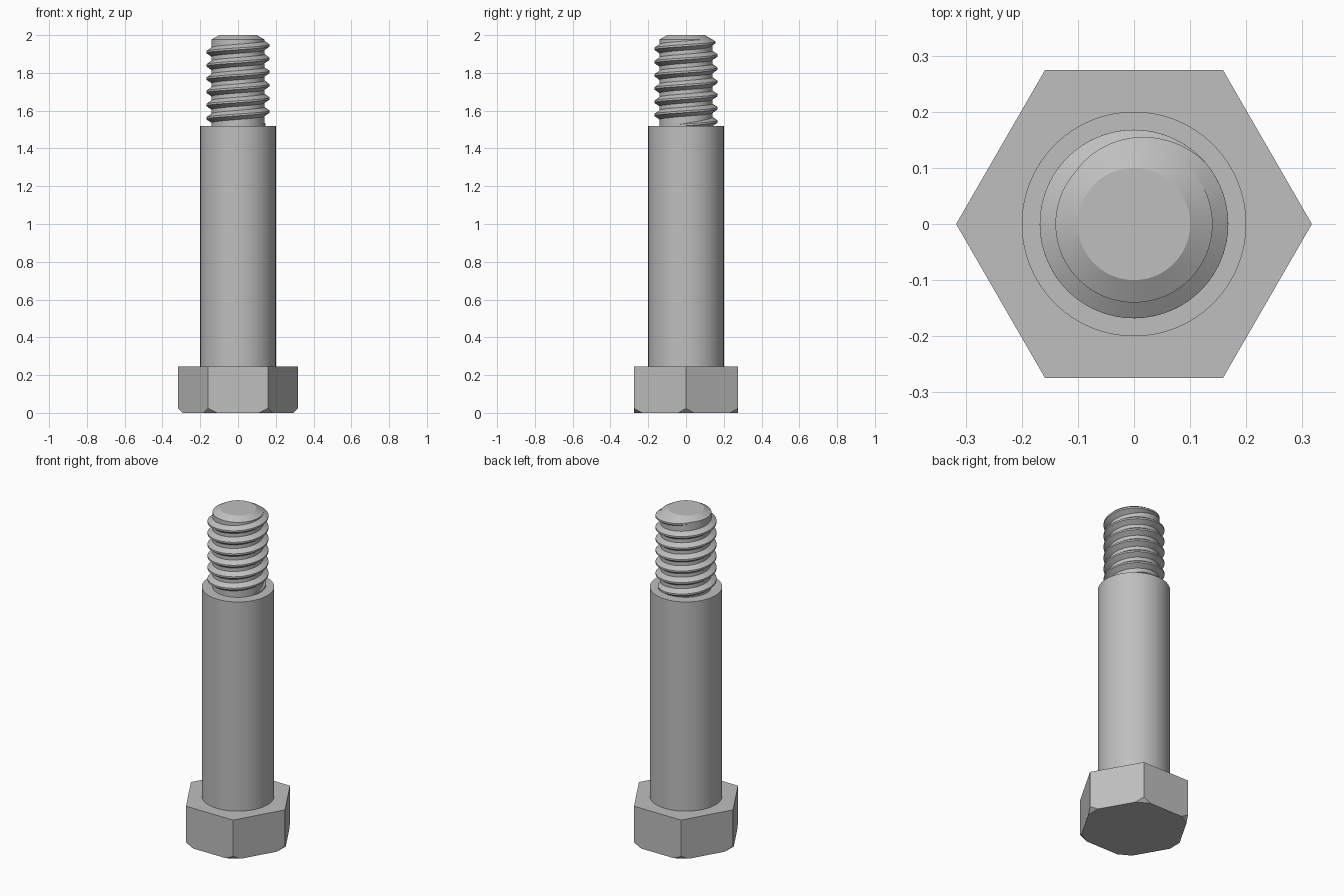
import bpy, bmesh, math
from mathutils import Vector

cube = bpy.data.objects.get("Cube")
if cube:
    bpy.data.objects.remove(cube)

steel = bpy.data.materials.new("grey_steel")
steel.use_nodes = True
colour = (0.52, 0.52, 0.52, 1)
steel.diffuse_color = colour
steel.node_tree.nodes["Principled BSDF"].inputs["Base Color"].default_value = colour


def finish(name, bm, smooth=True):
    bmesh.ops.recalc_face_normals(bm, faces=bm.faces)
    mesh = bpy.data.meshes.new(name)
    bm.to_mesh(mesh)
    bm.free()
    mesh.materials.append(steel)
    obj = bpy.data.objects.new(name, mesh)
    bpy.context.collection.objects.link(obj)
    if smooth:
        bpy.ops.object.select_all(action="DESELECT")
        obj.select_set(True)
        bpy.context.view_layer.objects.active = obj
        bpy.ops.object.shade_smooth_by_angle(angle=math.radians(25))
    return obj


def lathe(name, profile, sides=96):
    """Solid of revolution from (radius, height) points, capped at both ends."""
    bm = bmesh.new()
    rings = [[bm.verts.new((r * math.cos(math.tau * i / sides),
                            r * math.sin(math.tau * i / sides), z))
              for i in range(sides)] for r, z in profile]
    for low, high in zip(rings, rings[1:]):
        for i in range(sides):
            j = (i + 1) % sides
            bm.faces.new((low[i], low[j], high[j], high[i]))
    bm.faces.new(rings[0][::-1])
    bm.faces.new(rings[-1])
    return finish(name, bm)


# Hexagonal head with its lower corners cut off
HEAD_R, HEAD_H, CUT = 0.317, 0.245, 0.024
bm = bmesh.new()
corners = [Vector((HEAD_R * math.cos(k * math.pi / 3),
                   HEAD_R * math.sin(k * math.pi / 3), 0)) for k in range(6)]
base = bm.faces.new([bm.verts.new(c) for c in corners])
top = bmesh.ops.extrude_face_region(bm, geom=[base])["geom"]
bmesh.ops.translate(bm, vec=(0, 0, HEAD_H),
                    verts=[g for g in top if isinstance(g, bmesh.types.BMVert)])
for c in corners:
    radial = c.normalized()
    cut = bmesh.ops.bisect_plane(
        bm, geom=bm.verts[:] + bm.edges[:] + bm.faces[:],
        plane_co=c - radial * CUT, plane_no=radial - Vector((0, 0, 1)),
        clear_outer=True)
    edges = [g for g in cut["geom_cut"] if isinstance(g, bmesh.types.BMEdge)]
    bmesh.ops.holes_fill(bm, edges=edges)
finish("hex_head", bm, smooth=False)

# Plain shank and the chamfered core of the threaded end
lathe("shank", [(0.2, HEAD_H), (0.2, 1.52)])
lathe("thread_core", [(0.14, 1.52), (0.14, 1.977), (0.1, 2.0)])

# Right-handed helical ridge, fading into the core at both ends
CORE, CREST, PITCH = 0.139, 0.168, 0.07
HALF_BASE, HALF_CREST = 0.025, 0.005
start, end = math.radians(-2180), math.radians(142)
fade = math.radians(100)
steps = 620
bm = bmesh.new()
sections = []
for s in range(steps + 1):
    a = start + (end - start) * s / steps
    k = max(0.02, min(1, (a - start) / fade, (end - a) / fade))
    z = 1.945 + PITCH * a / math.tau
    half = HALF_CREST + (HALF_BASE - HALF_CREST) * k
    tip = CORE + (CREST - CORE) * k
    points = [(CORE, -half), (tip, -HALF_CREST), (tip, HALF_CREST), (CORE, half)]
    sections.append([bm.verts.new((r * math.cos(a), r * math.sin(a), z + dz))
                     for r, dz in points])
for one, two in zip(sections, sections[1:]):
    for i in range(4):
        j = (i + 1) % 4
        bm.faces.new((one[i], one[j], two[j], two[i]))
bm.faces.new(sections[0])
bm.faces.new(sections[-1][::-1])
finish("thread", bm)
